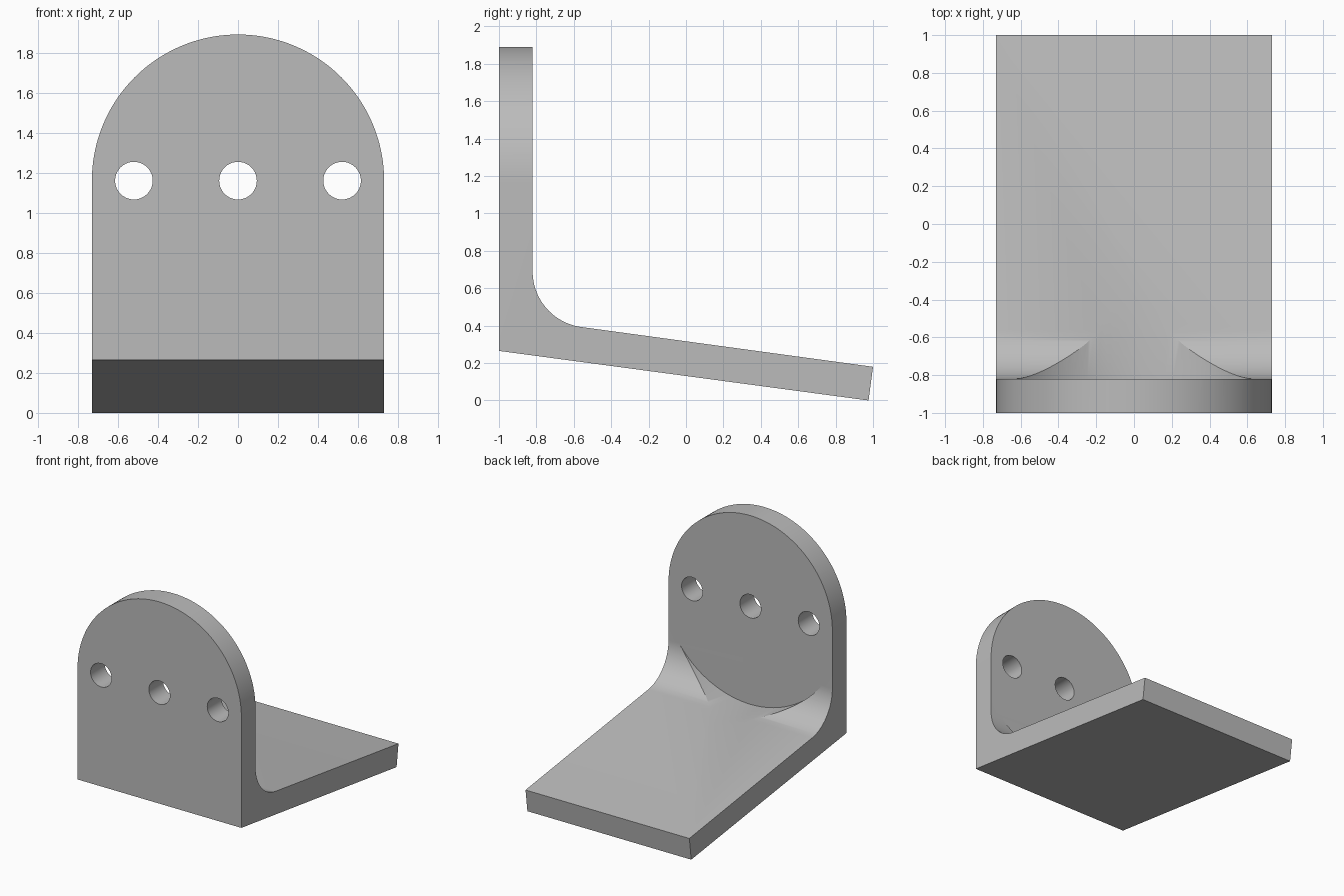
import bpy, bmesh
from math import sin, cos, pi, radians
from mathutils import Vector

cube = bpy.data.objects.get("Cube")
if cube:
    bpy.data.objects.remove(cube, do_unlink=True)

HALF_W, HOLE_Z = 0.73, 1.16
FRONT, PLATE_BACK = -1.0, -0.82

grey = bpy.data.materials.new("plain grey")
grey.use_nodes = True
colour = (0.5, 0.5, 0.5, 1)
grey.diffuse_color = colour
grey.node_tree.nodes["Principled BSDF"].inputs["Base Color"].default_value = colour


def arc(cx, cy, r, start, end, steps):
    """Points along an arc, angles in degrees."""
    angles = [radians(start + (end - start) * i / steps) for i in range(steps + 1)]
    return [(cx + r * cos(a), cy + r * sin(a)) for a in angles]


def prism(name, points, place, sweep):
    """Closed outline, put in space by place() and swept along a vector."""
    bm = bmesh.new()
    face = bm.faces.new([bm.verts.new(place(*p)) for p in points])
    out = bmesh.ops.extrude_face_region(bm, geom=[face])
    verts = [v for v in out["geom"] if isinstance(v, bmesh.types.BMVert)]
    bmesh.ops.translate(bm, verts=verts, vec=Vector(sweep))
    bmesh.ops.recalc_face_normals(bm, faces=bm.faces)
    mesh = bpy.data.meshes.new(name)
    bm.to_mesh(mesh)
    bm.free()
    mesh.materials.append(grey)
    obj = bpy.data.objects.new(name, mesh)
    bpy.context.collection.objects.link(obj)
    return obj


def boolean(target, cutter, operation):
    mod = target.modifiers.new(cutter.name, "BOOLEAN")
    mod.object, mod.operation, mod.solver = cutter, operation, "EXACT"
    bpy.context.view_layer.objects.active = target
    bpy.ops.object.modifier_apply(modifier=mod.name)
    bpy.data.objects.remove(cutter, do_unlink=True)


# Side profile: upright plate, inner fillet and sloping foot
tilt = 7.65
fillet = arc(-0.52, 0.69, 0.30, 180, 270 - tilt, 24)
profile = [(FRONT, 0.265), (FRONT, 2.0), (PLATE_BACK, 2.0)] + fillet
profile += [(1.0, 0.18), (0.976, 0.0)]
bracket = prism("angle_bracket", profile, lambda y, z: (-0.9, y, z), (1.8, 0, 0))

# Rounded-top outline trims the width and the top of the plate
arch = arc(0, HOLE_Z, HALF_W, 0, 180, 72) + [(-HALF_W, -0.2), (HALF_W, -0.2)]
boolean(bracket, prism("arch_outline", arch, lambda x, z: (x, -1.2, z), (0, 2.4, 0)),
        "INTERSECT")

# Round clearance behind the plate, cut into the fillet and foot
ring = arc(0, HOLE_Z, 0.79, 0, 360, 120)[:-1]
boolean(bracket, prism("clearance", ring, lambda x, z: (x, PLATE_BACK, z), (0, 2.2, 0)),
        "DIFFERENCE")

# Three bolt holes through the plate
for x in (-0.52, 0, 0.52):
    hole = arc(x, HOLE_Z, 0.094, 0, 360, 40)[:-1]
    boolean(bracket, prism("bolt_hole", hole, lambda x, z: (x, -1.2, z), (0, 0.6, 0)),
            "DIFFERENCE")

# Smooth curved walls, crisp edges
bpy.ops.object.select_all(action="DESELECT")
bracket.select_set(True)
bpy.context.view_layer.objects.active = bracket
bpy.ops.object.shade_smooth_by_angle(angle=radians(25))
